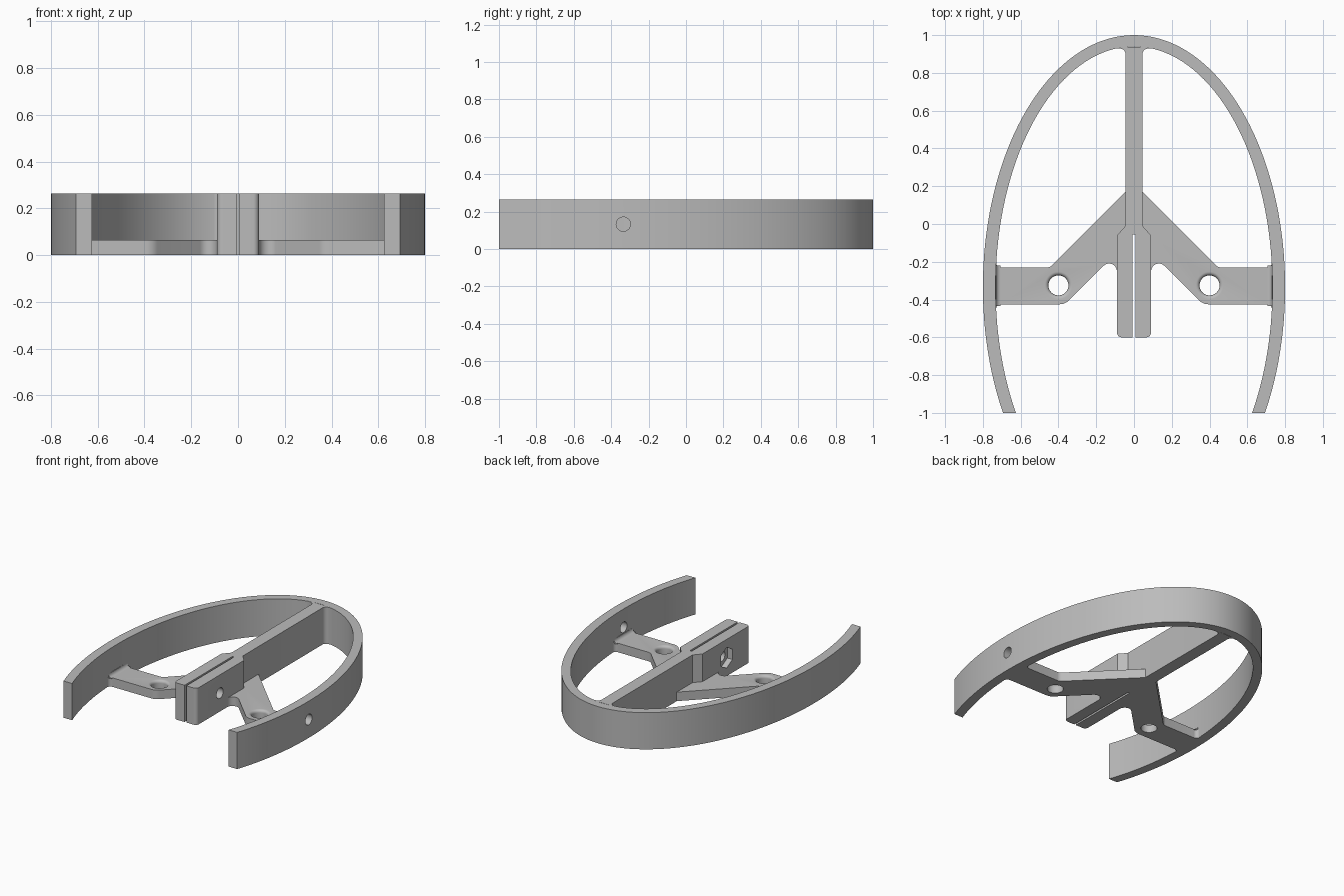
import bpy, bmesh, math
from mathutils import Vector, Matrix

if "Cube" in bpy.data.objects:
    bpy.data.objects.remove(bpy.data.objects["Cube"], do_unlink=True)

HEIGHT, ARM_HEIGHT, CENTRE_Y = 0.265, 0.065, -0.335
BOLT_Z = HEIGHT / 2
OUTER, INNER = (0.8, 1.335), (0.733, 1.275)

grey = bpy.data.materials.new("plain grey")
grey.use_nodes = True
grey.diffuse_color = (0.5, 0.5, 0.5, 1)
grey.node_tree.nodes["Principled BSDF"].inputs["Base Color"].default_value = (0.5, 0.5, 0.5, 1)


def rounded(points, steps=8):
    """Outline from (x, y) or (x, y, radius) corners."""
    out = []
    for i, p in enumerate(points):
        v = Vector(p[:2])
        if len(p) == 2:
            out.append(v)
            continue
        a = (Vector(points[i - 1][:2]) - v).normalized()
        b = (Vector(points[(i + 1) % len(points)][:2]) - v).normalized()
        half = a.angle(b) / 2
        mid = v + (a + b).normalized() * p[2] / math.sin(half)
        reach = p[2] / math.tan(half)
        start, end = v + a * reach - mid, v + b * reach - mid
        sweep = start.angle(end)
        for k in range(steps + 1):
            f = k / steps
            out.append(mid + (start * math.sin((1 - f) * sweep)
                              + end * math.sin(f * sweep)) / math.sin(sweep))
    return [p for i, p in enumerate(out) if (p - out[i - 1]).length > 0.0005]


def finish(name, bm):
    bmesh.ops.recalc_face_normals(bm, faces=bm.faces)
    mesh = bpy.data.meshes.new(name)
    bm.to_mesh(mesh)
    bm.free()
    mesh.materials.append(grey)
    obj = bpy.data.objects.new(name, mesh)
    bpy.context.collection.objects.link(obj)
    return obj


def loft(name, rings):
    """Closed skin through equal rings of 3D points."""
    bm = bmesh.new()
    loops = [[bm.verts.new(p) for p in ring] for ring in rings]
    n = len(loops[0])
    for low, high in zip(loops, loops[1:]):
        for i in range(n):
            j = (i + 1) % n
            bm.faces.new((low[i], low[j], high[j], high[i]))
    bm.faces.new(loops[0])
    bm.faces.new(loops[-1])
    return finish(name, bm)


def prism(name, outline, low, high, matrix=Matrix()):
    return loft(name, [[matrix @ Vector((p[0], p[1], h)) for p in outline]
                       for h in (low, high)])


def circle(radius, count, x=0, y=0, turn=0):
    return [(x + radius * math.cos(turn + math.tau * i / count),
             y + radius * math.sin(turn + math.tau * i / count)) for i in range(count)]


def cut(obj, cutter):
    cutter.hide_render = True
    mod = obj.modifiers.new("cut", "BOOLEAN")
    mod.operation, mod.solver, mod.object = "DIFFERENCE", "EXACT", cutter
    bpy.context.view_layer.objects.active = obj
    bpy.ops.object.modifier_apply(modifier=mod.name)


def ellipse_arc(axes, count=96):
    start = math.asin((-1 - CENTRE_Y) / axes[1])
    sweep = math.pi - 2 * start
    return [(axes[0] * math.cos(start + sweep * i / count),
             CENTRE_Y + axes[1] * math.sin(start + sweep * i / count))
            for i in range(count + 1)]


# Open oval rim
rim = prism("rim", ellipse_arc(OUTER) + ellipse_arc(INNER)[::-1], 0, HEIGHT)

# Spine with flared root and split clamp
half = rounded([(0.007, -0.055), (0.007, -0.6), (0.09, -0.6, 0.025), (0.09, -0.06),
                (0.045, -0.01), (0.045, 0.93, 0.03), (0.1, 0.928), (0.05, 0.937)])
spine = prism("spine_and_clamp", half + [(-p[0], p[1]) for p in reversed(half)], 0, HEIGHT)

# Bent low arms with rounded screw holes, blended into the rim
arm_outline = rounded([
    (0.045, 0.17), (0.045, -0.01), (0.09, -0.06), (0.09, -0.2514), (0.09, -0.15, 0.042),
    (0.365, -0.425, 0.07), (0.731, -0.425, 0.025), (0.7295, -0.46), (0.735, CENTRE_Y),
    (0.7295, -0.2), (0.731, -0.23, 0.025), (0.445, -0.23, 0.04)])
blend_outline = rounded([(0.735, ARM_HEIGHT - 0.005), (0.706, ARM_HEIGHT - 0.005),
                         (0.706, ARM_HEIGHT), (0.7305, ARM_HEIGHT, 0.024),
                         (0.7305, 0.09), (0.735, 0.09)])
upright = Matrix(((1, 0, 0, 0), (0, 0, 1, 0), (0, 1, 0, 0), (0, 0, 0, 1)))
parts = [rim, spine]
cutters = []
for side, label in ((1, "left"), (-1, "right")):
    arm = prism(label + "_arm", [(side * p[0], p[1]) for p in arm_outline], 0, ARM_HEIGHT)
    profile = [(0.053, -0.1)]
    for k in range(7):
        a = math.pi / 2 * k / 6
        profile.append((0.073 - 0.02 * math.cos(a), ARM_HEIGHT - 0.02 + 0.02 * math.sin(a)))
    profile.append((0.073, 0.1))
    hole = loft("screw_hole_cutter", [[(x, y, z) for x, y in circle(r, 40, side * 0.4, -0.325)]
                                      for r, z in profile])
    cut(arm, hole)
    cutters.append(hole)
    blend = prism(label + "_arm_blend", [(side * p[0], p[1]) for p in blend_outline],
                  -0.435, -0.22, upright)
    parts += [arm, blend]

# Bolt hole through clamp and left rim, nut pocket on the clamp's right
sideways = Matrix(((0, 0, 1, 0), (1, 0, 0, CENTRE_Y), (0, 1, 0, BOLT_Z), (0, 0, 0, 1)))
bolt = prism("bolt_hole_cutter", circle(0.038, 40), -0.3, 0.95, sideways)
nut = prism("nut_pocket_cutter", circle(0.075, 6, turn=math.pi / 2), -0.3, -0.05, sideways)
cut(rim, bolt)
cut(spine, bolt)
cut(spine, nut)
for cutter in cutters + [bolt, nut]:
    bpy.data.objects.remove(cutter, do_unlink=True)

# Smooth curves, sharp edges
bpy.ops.object.select_all(action="DESELECT")
for part in parts:
    part.select_set(True)
bpy.context.view_layer.objects.active = rim
bpy.ops.object.shade_smooth_by_angle(angle=math.radians(30))
